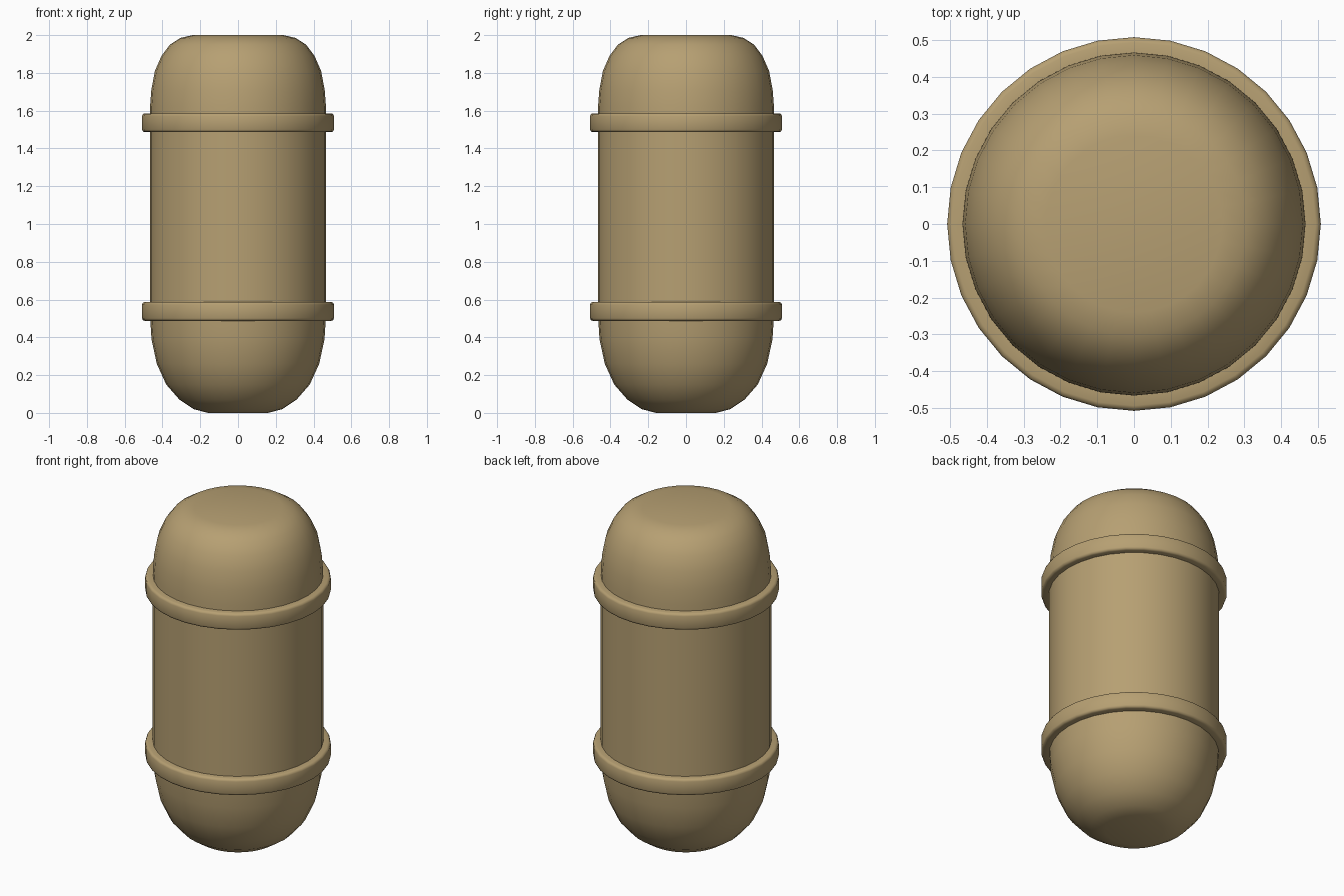
import bpy, bmesh, math

if "Cube" in bpy.data.objects:
    bpy.data.objects.remove(bpy.data.objects["Cube"])

SEG = 32
mat = bpy.data.materials.new("tan")
mat.diffuse_color = (0.47, 0.35, 0.17, 1)
mat.use_nodes = True
mat.node_tree.nodes["Principled BSDF"].inputs["Base Color"].default_value = mat.diffuse_color


def lathe(name, profile, closed=False, cap=None, angle=40):
    """Spin (radius, z) points around z; cap = index of a row to fill."""
    bm = bmesh.new()
    rows = [[bm.verts.new((r * math.cos(2 * math.pi * i / SEG),
                           r * math.sin(2 * math.pi * i / SEG), z))
             for i in range(SEG)] for r, z in profile]
    pairs = list(zip(rows, rows[1:]))
    if closed:
        pairs.append((rows[-1], rows[0]))
    for a, b in pairs:
        for i in range(SEG):
            j = (i + 1) % SEG
            bm.faces.new((a[i], a[j], b[j], b[i]))
    if cap is not None:
        bm.faces.new(rows[cap])
    bmesh.ops.recalc_face_normals(bm, faces=bm.faces)
    me = bpy.data.meshes.new(name)
    bm.to_mesh(me)
    bm.free()
    ob = bpy.data.objects.new(name, me)
    bpy.context.collection.objects.link(ob)
    me.materials.append(mat)
    bpy.ops.object.select_all(action='DESELECT')
    ob.select_set(True)
    bpy.context.view_layer.objects.active = ob
    bpy.ops.object.shade_smooth_by_angle(angle=math.radians(angle))
    return ob


# Straight middle and the two domed ends
lathe("middle_tube", [(0.467, 0.53), (0.467, 1.54)])
lathe("bottom_dome", [(0.16, 0), (0.235, 0.02), (0.31, 0.07), (0.38, 0.15),
                      (0.43, 0.26), (0.458, 0.39), (0.467, 0.53)], cap=0)
lathe("top_dome", [(0.467, 1.54), (0.466, 1.62), (0.459, 1.71), (0.44, 1.81),
                   (0.405, 1.89), (0.36, 1.95), (0.305, 1.985), (0.24, 2.0)], cap=-1)

# Raised bands with rounded outer edges
for name, z in (("lower_band", 0.537), ("upper_band", 1.536)):
    h, b = 0.05, 0.014
    lathe(name, [(0.46, z - h), (0.508 - b, z - h), (0.508 - b * 0.3, z - h + b * 0.3),
                 (0.508, z - h + b), (0.508, z + h - b), (0.508 - b * 0.3, z + h - b * 0.3),
                 (0.508 - b, z + h), (0.46, z + h)], closed=True, angle=60)
